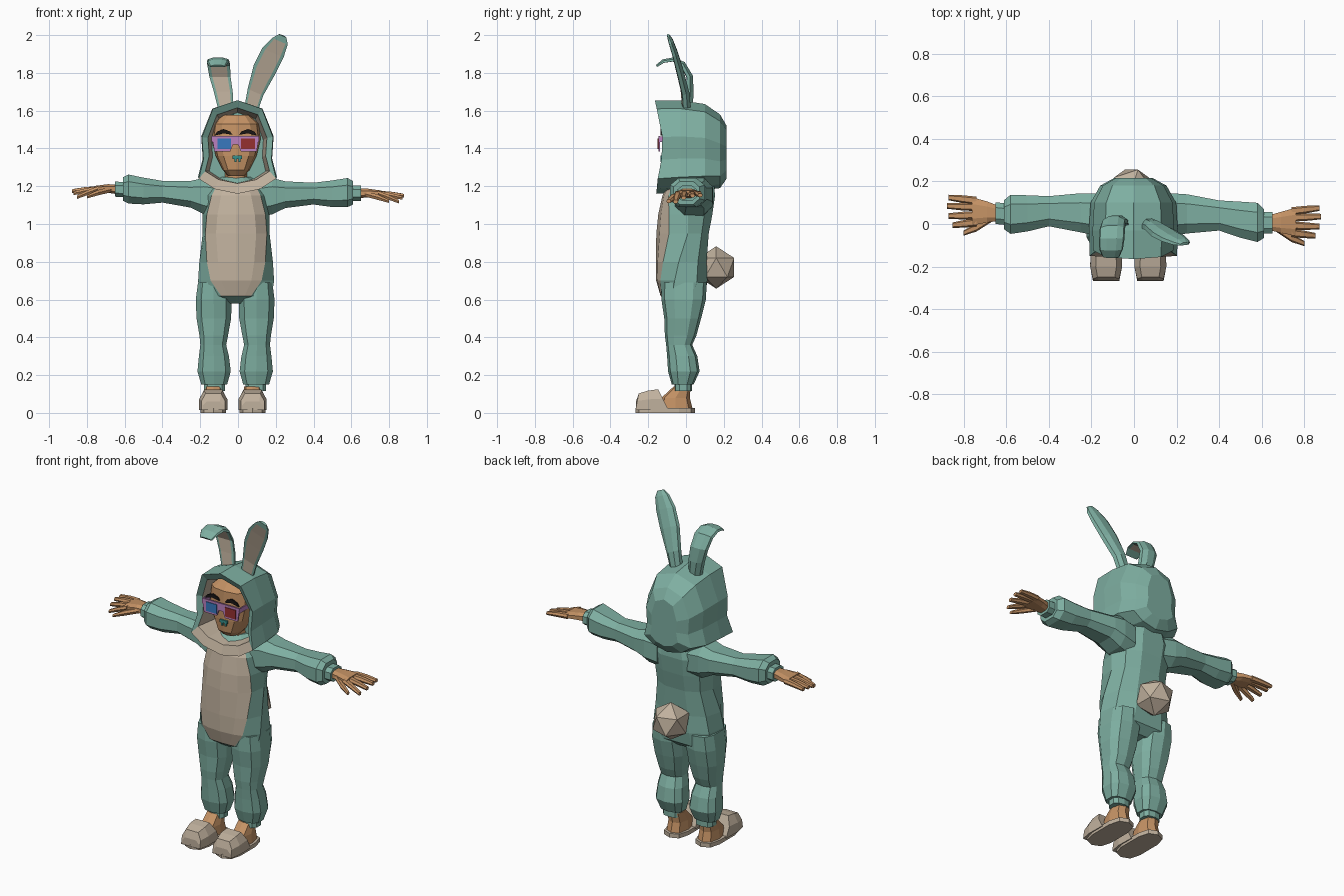
import bpy, bmesh, math
from mathutils import Vector

cube = bpy.data.objects.get("Cube")
if cube:
    bpy.data.objects.remove(cube)


def material(name, r, g, b):
    m = bpy.data.materials.new(name)
    m.use_nodes = True
    m.diffuse_color = (r, g, b, 1)
    bsdf = next(n for n in m.node_tree.nodes if n.type == 'BSDF_PRINCIPLED')
    bsdf.inputs["Base Color"].default_value = (r, g, b, 1)
    return m


TEAL = material("teal_fleece", .21, .43, .36)
CREAM = material("cream_fleece", .53, .44, .34)
SKIN = material("skin", .56, .29, .13)
BLACK = material("brow_black", .01, .008, .008)
PINK = material("frame_lilac", .50, .22, .52)
BLUE = material("lens_blue", .04, .19, .52)
RED = material("lens_red", .30, .03, .03)
MOUTH = material("mouth_teal", .04, .28, .26)


def finish(name, bm, mats):
    bmesh.ops.recalc_face_normals(bm, faces=bm.faces)
    me = bpy.data.meshes.new(name)
    bm.to_mesh(me)
    bm.free()
    for m in mats:
        me.materials.append(m)
    ob = bpy.data.objects.new(name, me)
    bpy.context.collection.objects.link(ob)
    return ob


def loft(name, rings, mats, rule=lambda i, j: 0):
    """Skin a list of equal-length rings, cap both ends; rule(row, side) picks the material."""
    bm = bmesh.new()
    vs = [[bm.verts.new(p) for p in r] for r in rings]
    n = len(rings[0])
    for i in range(len(vs) - 1):
        for j in range(n):
            k = (j + 1) % n
            f = bm.faces.new((vs[i][j], vs[i][k], vs[i + 1][k], vs[i + 1][j]))
            f.material_index = rule(i, j)
    bm.faces.new(vs[0])
    bm.faces.new(vs[-1])
    return finish(name, bm, mats)


def spow(v, e):
    return math.copysign(abs(v) ** e, v)


def even(n):
    return [2 * math.pi * i / n for i in range(n)]


def zring(cx, cy, z, rx, ry, angles, e=.75):
    """Rounded-box ring around a vertical axis; angle 0 is the front."""
    return [Vector((cx + rx * spow(math.sin(a), e), cy - ry * spow(math.cos(a), e), z))
            for a in angles]


def xring(s, x, y0, y1, z0, z1, n=8):
    """Ring around the x axis on side s; the -x arm is held slightly further back and up."""
    t = max(0, (x - .2) / .45) if s < 0 else 0
    cy, cz = (y0 + y1) / 2 + .045 * min(t, 1.1), (z0 + z1) / 2 + .022 * min(t, 1.1)
    return [Vector((s * x, cy + (y1 - y0) / 2 * spow(math.sin(a), .75),
                    cz + (z1 - z0) / 2 * spow(math.cos(a), .75)))
            for a in (q + math.pi / n for q in even(n))]


def plate(name, pts, y, depth, mat):
    return loft(name, [[Vector((x, y + d, z)) for x, z in pts] for d in (0, depth)], [mat])


def rect(x0, x1, z0, z1):
    return [(x0, z0), (x1, z0), (x1, z1), (x0, z1)]


# Torso: the first four sides of each ring are the belly panel
rings = []
for z, f, b, rx, bw in [(.58, -.08, .06, .09, .03), (.62, -.135, .11, .205, .08),
                        (.70, -.158, .12, .205, .135), (.80, -.16, .115, .195, .155),
                        (.95, -.157, .125, .178, .163), (1.05, -.147, .145, .178, .155),
                        (1.15, -.125, .16, .175, .13), (1.21, -.095, .155, .14, .10),
                        (1.25, -.05, .12, .08, .05)]:
    a = math.asin((bw / rx) ** 1.25)
    angles = [-a, -a / 2, 0, a / 2] + [a + (2 * math.pi - 2 * a) * k / 7 for k in range(7)]
    rings.append(zring(-.01, (f + b) / 2, z, rx, (b - f) / 2, angles, .8))
loft("suit_torso", rings, [TEAL, CREAM], lambda i, j: int(j < 4 and 0 < i < 7))

LEG = [(.69, .03, .20, -.13, .11), (.60, .015, .212, -.13, .105), (.50, .018, .208, -.115, .08),
       (.41, .035, .192, -.112, .055), (.36, .045, .187, -.105, .033), (.30, .03, .195, -.10, .06),
       (.22, .02, .203, -.095, .072), (.15, .04, .182, -.075, .04)]
CUFF = [(.16, .052, .166, -.062, .032), (.115, .052, .166, -.062, .032)]
ARM = [(.10, -.07, .14, 1.03, 1.24), (.18, -.06, .15, 1.045, 1.25), (.25, -.05, .145, 1.08, 1.23),
       (.40, -.035, .115, 1.10, 1.222), (.50, -.07, .11, 1.085, 1.235),
       (.58, -.09, .105, 1.085, 1.248), (.61, -.07, .075, 1.10, 1.23)]
WRIST = [(.60, -.048, .06, 1.12, 1.205), (.65, -.048, .06, 1.12, 1.205)]
PALM = [(.64, -.032, .045, 1.135, 1.19), (.69, -.045, .06, 1.14, 1.188),
        (.76, -.06, .08, 1.145, 1.178)]
# Finger centre lines: base y, tip x, tip y, tip z
FINGERS = [(.06, .872, .075, 1.152), (.03, .878, .035, 1.15),
           (-.008, .872, -.012, 1.138), (-.042, .852, -.055, 1.118)]

for s, side in ((1, "left"), (-1, "right")):
    # Trouser legs with ankle cuffs
    for part, rows in (("leg", LEG), ("ankle_cuff", CUFF)):
        loft(f"{side}_{part}", [zring(-.015 + s * (i + o) / 2, (f + b) / 2, z, (o - i) / 2,
                                      (b - f) / 2, even(10)) for z, i, o, f, b in rows], [TEAL])
    # Feet in open-heeled slippers
    fx = -.027 + s * .104
    loft(f"{side}_foot", [zring(fx, y, z, rx, ry, even(8)) for y, z, rx, ry in
                          [(-.055, .02, .055, .09), (-.055, .08, .05, .075),
                           (-.02, .14, .045, .045)]], [SKIN])
    loft(f"{side}_slipper_sole", [zring(fx, -.11, z, .07, .158, even(10), .65)
                                  for z in (0, .025)], [CREAM])
    loft(f"{side}_slipper_toe",
         [[Vector((fx + u * w, y + shear * (1 - v), .015 + v * (h - .015)))
           for u, v in [(-1, 0), (-1, .55), (-.65, 1), (.65, 1), (1, .55), (1, 0)]]
          for y, w, h, shear in [(-.265, .055, .06, 0), (-.25, .062, .103, -.017),
                                 (-.20, .075, .118, 0), (-.148, .072, .125, .055)]], [CREAM])
    # Sleeves, wrist cuffs and hands
    for part, rows, mat in (("sleeve", ARM, TEAL), ("wrist_cuff", WRIST, TEAL),
                            ("palm", PALM, SKIN)):
        loft(f"{side}_{part}", [xring(s, *r) for r in rows], [mat])
    for n, (by, tx, ty, tz) in enumerate(FINGERS):
        rows = [(.74, by, 1.162, .019), ((.74 + tx) / 2, (by + ty) / 2, (1.166 + tz) / 2, .018),
                (tx, ty, tz, .013)]
        loft(f"{side}_finger_{n + 1}", [xring(s, x, y - r, y + r, z - r * .8, z + r * .8, 6)
                                        for x, y, z, r in rows], [SKIN])
    loft(f"{side}_thumb", [xring(s, x, y - r, y + r, z - r * .8, z + r * .8, 6) for x, y, z, r in
                           [(.67, -.018, 1.16, .02), (.74, -.065, 1.142, .02),
                            (.80, -.092, 1.12, .012)]], [SKIN])
    # Eyebrows
    plate(f"{side}_eyebrow", [(-.012 + s * x, z) for x, z in
                              [(.018, 1.472), (.03, 1.49), (.065, 1.503), (.10, 1.488),
                               (.112, 1.468), (.065, 1.48)]], -.136, .009, BLACK)
    # Glasses arms and lenses
    gx = -.015 + s * .121
    plate(f"{side}_glasses_arm", rect(gx - .004, gx + .004, 1.435, 1.462), -.143, .11, PINK)
    gx = -.01 + s * .063
    plate(f"{side}_lens", rect(gx - .036, gx + .036, 1.397, 1.452), -.15, .008,
          RED if s > 0 else BLUE)

# Glasses frame with a nose notch
plate("glasses_frame", [(x - .013, z) for x, z in
                        [(-.125, 1.465), (-.112, 1.385), (-.028, 1.385), (-.014, 1.42),
                         (.014, 1.42), (.028, 1.385), (.112, 1.385), (.125, 1.465)]],
      -.146, .009, PINK)

# Head, neck and mouth
loft("head", [zring(-.01, y, z, rx, ry, even(12), .7) for y, z, rx, ry in
              [(-.03, 1.255, .045, .065), (-.03, 1.285, .07, .092), (-.02, 1.36, .108, .107),
               (-.015, 1.45, .13, .11), (-.015, 1.53, .12, .105), (-.01, 1.578, .07, .07)]], [SKIN])
loft("neck", [zring(-.01, 0, z, r, r, even(8)) for z, r in [(1.18, .09), (1.23, .06), (1.32, .055)]],
     [SKIN])
plate("mouth", rect(-.028, .022, 1.345, 1.362), -.134, .009, MOUTH)
for x in (-.014, .008):
    plate("mouth_drop", rect(x - .005, x + .005, 1.328, 1.346), -.134, .009, MOUTH)

# Hood: lining, rim and shell in one skin
half = [(0, 1.655, -.165), (.13, 1.61, -.155), (.188, 1.46, -.125), (.18, 1.34, -.13),
        (.205, 1.24, -.15), (.12, 1.185, -.155), (0, 1.16, -.155)]
outline = half + [(-x, z, y) for x, z, y in half[-2:0:-1]]
rings = []
for depth, k, sx, top, bottom in [(0, 1, .73, 1.59, 1.22), (0, .12, .83, 1.615, 1.215),
                                  (0, 0, 1, 1.655, 1.16), (-.03, 1, 1.02, 1.655, 1.17),
                                  (.10, 1, .98, 1.635, 1.18), (.18, 1, .76, 1.58, 1.19),
                                  (.215, 1, .45, 1.52, 1.24)]:
    rings.append([Vector((x * sx - .003, y + (depth - y) * k,
                          bottom + (z - 1.16) / .495 * (top - bottom))) for x, z, y in outline])
loft("hood", rings, [TEAL, CREAM], lambda i, j: int(i == 0 or (i == 1 and 4 <= j <= 7)))


def ear(name, path, width_dir):
    """Flat ear swept along a path, with a cream inner face."""
    w_dir = Vector(width_dir).normalized()
    pts = [Vector(p[:3]) for p in path]
    rings = []
    for i, p in enumerate(pts):
        tangent = (pts[min(i + 1, len(pts) - 1)] - pts[max(i - 1, 0)]).normalized()
        front = w_dir.cross(tangent)
        w, t = path[i][3], path[i][4]
        rings.append([p + w_dir * w * u + front * t * v for u, v in
                      [(-.72, .6), (.72, .6), (1, .5), (.9, -.3), (.4, -1), (-.4, -1),
                       (-.9, -.3), (-1, .5)]])
    loft(name, rings, [TEAL, CREAM], lambda i, j: int(j == 0 and i < len(path) - 2))


ear("upright_ear", [(.06, .0, 1.58, .035, .028), (.092, -.01, 1.70, .045, .026),
                    (.14, -.04, 1.82, .062, .024), (.185, -.065, 1.91, .062, .02),
                    (.222, -.085, 1.97, .045, .016), (.236, -.095, 1.997, .022, .008)],
    (.9, .1, -.38))
ear("folded_ear", [(-.06, .005, 1.58, .038, .028), (-.078, .015, 1.70, .05, .026),
                   (-.095, .015, 1.78, .056, .022), (-.102, -.02, 1.845, .06, .018),
                   (-.105, -.07, 1.868, .06, .014), (-.108, -.12, 1.86, .056, .012),
                   (-.108, -.155, 1.835, .04, .008)], (1, 0, 0))

# Tail
bm = bmesh.new()
bmesh.ops.create_icosphere(bm, subdivisions=1, radius=.112)
finish("tail", bm, [CREAM]).location = (-.012, .16, .77)
